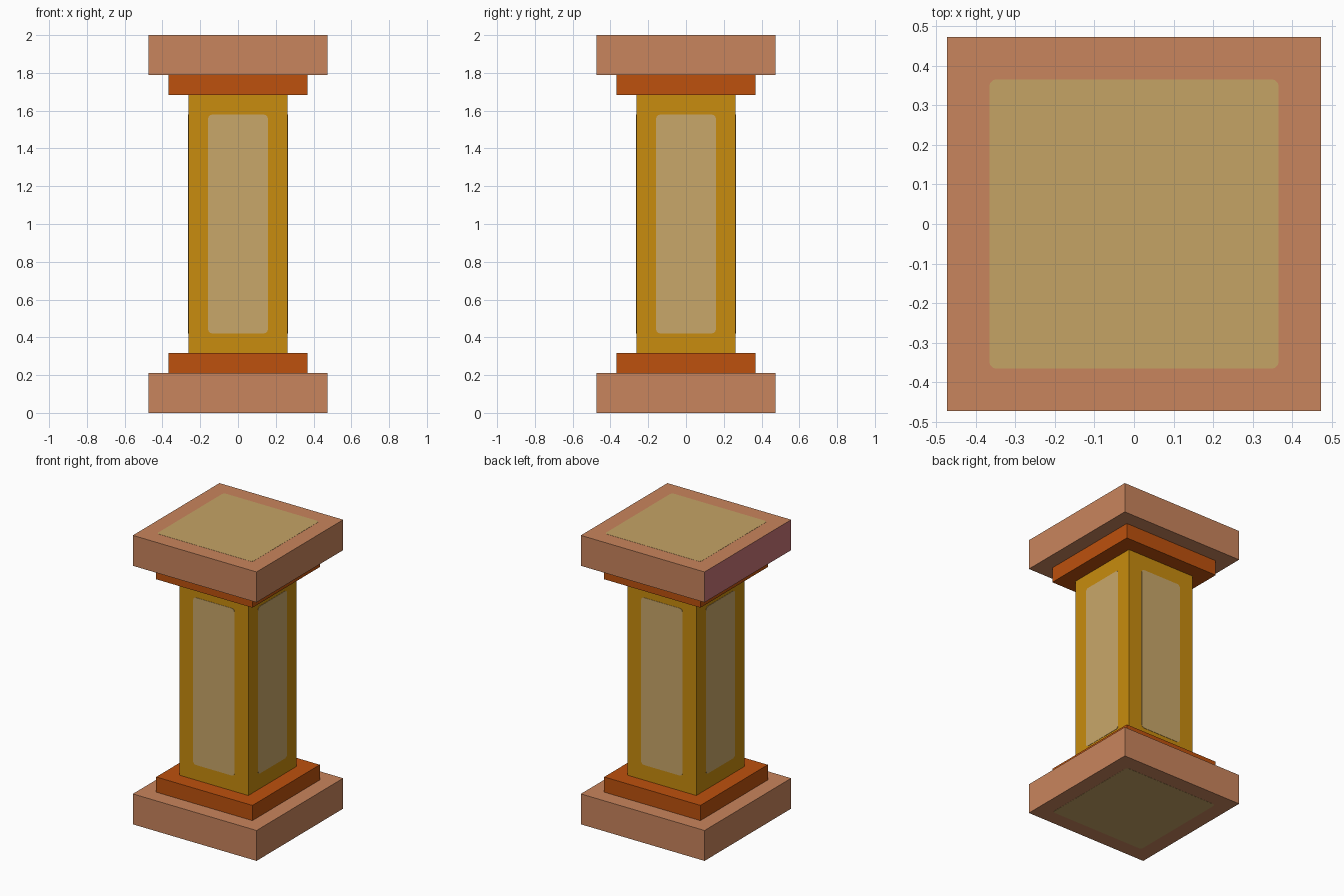
import bpy, bmesh, math
from mathutils import Matrix, Vector

if "Cube" in bpy.data.objects:
    bpy.data.objects.remove(bpy.data.objects["Cube"])

U = 2 / 19  # modular unit: the column is 19 units tall


def material(name, rgb):
    lin = [((c / 255 + 0.055) / 1.055) ** 2.4 if c > 10 else c / 255 / 12.92 for c in rgb]
    m = bpy.data.materials.new(name)
    m.diffuse_color = (*lin, 1)
    m.use_nodes = True
    m.node_tree.nodes["Principled BSDF"].inputs["Base Color"].default_value = m.diffuse_color
    return m


CLAY = material("clay", (201, 133, 93))
ROSE = material("rose clay", (199, 116, 118))
RUST = material("rust", (189, 81, 13))
GOLD = material("gold", (200, 140, 14))
SAND = material("sand", (201, 167, 106))
STRAW = material("straw", (197, 164, 101))


def finish(name, bm, mats):
    bmesh.ops.recalc_face_normals(bm, faces=bm.faces)
    me = bpy.data.meshes.new(name)
    bm.to_mesh(me)
    bm.free()
    for m in mats:
        me.materials.append(m)
    ob = bpy.data.objects.new(name, me)
    bpy.context.collection.objects.link(ob)
    return ob


def block(name, half, z0, z1, *mats):
    bm = bmesh.new()
    bmesh.ops.create_cube(bm, size=1)
    bmesh.ops.scale(bm, vec=(2 * half, 2 * half, z1 - z0), verts=bm.verts)
    bmesh.ops.translate(bm, vec=(0, 0, (z0 + z1) / 2), verts=bm.verts)
    return finish(name, bm, mats)


def plate(name, hw, hh, radius, matrix, mat, thick=0.002):
    # Thin rounded rectangle, facing local +z
    bm = bmesh.new()
    pts = []
    for i, (sx, sy) in enumerate(((1, 1), (-1, 1), (-1, -1), (1, -1))):
        for k in range(4):
            a = math.radians(90 * i + 30 * k)
            pts.append((sx * (hw - radius) + radius * math.cos(a),
                        sy * (hh - radius) + radius * math.sin(a), 0))
    face = bm.faces.new([bm.verts.new(p) for p in pts])
    ext = bmesh.ops.extrude_face_region(bm, geom=[face], use_keep_orig=True)
    top = [g for g in ext["geom"] if isinstance(g, bmesh.types.BMVert)]
    bmesh.ops.translate(bm, vec=(0, 0, thick), verts=top)
    bmesh.ops.transform(bm, matrix=matrix, verts=bm.verts)
    return finish(name, bm, [mat])


# Stacked blocks of base, shaft and capital
block("base_slab", 4.5 * U, 0, 2 * U, CLAY)
block("base_step", 3.5 * U, 2 * U, 3 * U, RUST)
block("shaft", 2.5 * U, 3 * U, 16 * U, GOLD)
block("capital_step", 3.5 * U, 16 * U, 17 * U, RUST)
cap = block("capital_slab", 4.5 * U, 17 * U, 19 * U, CLAY, ROSE)

# Left side of the capital is rose
for p in cap.data.polygons:
    if p.normal.x < -0.9:
        p.material_index = 1

# Sand panels on the four shaft sides
for i, side in enumerate(("front", "right", "back", "left")):
    m = (Matrix.Translation((0, 0, 9.5 * U)) @ Matrix.Rotation(math.pi / 2 * i, 4, 'Z')
         @ Matrix.Translation((0, -2.5 * U, 0)) @ Matrix.Rotation(math.pi / 2, 4, 'X'))
    plate(side + "_panel", 1.5 * U, 5.75 * U - 0.25 * U, 0.02, m, SAND)

# Straw panels on the top and the underside, kept flush within the height
plate("top_panel", 3.48 * U, 3.48 * U, 0.018, Matrix.Translation((0, 0, 2)), STRAW, 0.001)
plate("bottom_panel", 3.48 * U, 3.48 * U, 0.018,
      Matrix.Rotation(math.pi, 4, 'X'), STRAW, 0.001)
